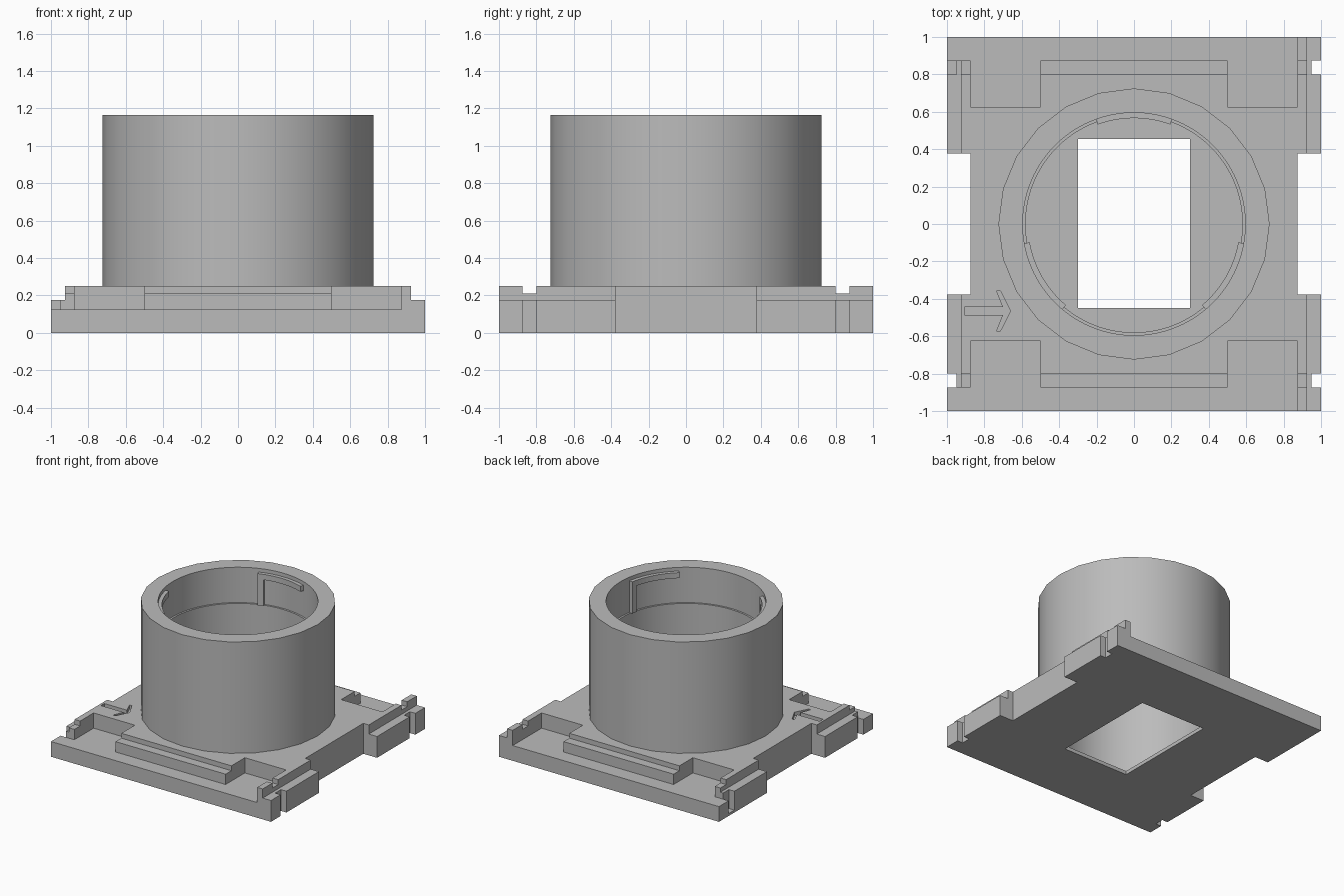
import bpy, bmesh
from math import radians, cos, sin

cube = bpy.data.objects.get("Cube")
if cube:
    bpy.data.objects.remove(cube, do_unlink=True)

grey = bpy.data.materials.new("plain grey")
grey.use_nodes = True
grey.diffuse_color = (0.5, 0.5, 0.5, 1)
grey.node_tree.nodes["Principled BSDF"].inputs["Base Color"].default_value = (0.5, 0.5, 0.5, 1)


def prism(name, outline, z0, z1):
    """Extrude a flat outline between two heights."""
    bm = bmesh.new()
    face = bm.faces.new([bm.verts.new((x, y, z0)) for x, y in outline])
    moved = bmesh.ops.extrude_face_region(bm, geom=[face])["geom"]
    for v in moved:
        if isinstance(v, bmesh.types.BMVert):
            v.co.z = z1
    bmesh.ops.recalc_face_normals(bm, faces=bm.faces)
    mesh = bpy.data.meshes.new(name)
    bm.to_mesh(mesh)
    bm.free()
    mesh.materials.append(grey)
    obj = bpy.data.objects.new(name, mesh)
    bpy.context.collection.objects.link(obj)
    return obj


def box(name, xs, ys, z0, z1):
    (xa, xb), (ya, yb) = sorted(xs), sorted(ys)
    return prism(name, [(xa, ya), (xb, ya), (xb, yb), (xa, yb)], z0, z1)


def arc(radius, start, end, steps):
    return [(radius * cos(radians(start + (end - start) * i / steps)),
             radius * sin(radians(start + (end - start) * i / steps)))
            for i in range(steps + 1)]


def disc(name, radius, sides, z0, z1):
    return prism(name, arc(radius, 0, 360, sides)[:-1], z0, z1)


def activate(obj):
    bpy.ops.object.select_all(action='DESELECT')
    bpy.context.view_layer.objects.active = obj
    obj.select_set(True)


def carve(target, cutter):
    """Subtract a cutter and discard it."""
    cutter.hide_render = True
    activate(target)
    mod = target.modifiers.new("cut", 'BOOLEAN')
    mod.operation = 'DIFFERENCE'
    mod.solver = 'EXACT'
    mod.object = cutter
    bpy.ops.object.modifier_apply(modifier=mod.name)
    bpy.data.objects.remove(cutter, do_unlink=True)


TOP, RIM, OUT = 0.25, 1.165, 1.1
LEDGE = 0.875     # height where the bore widens

# Base plate with stepped front and back edges
base = box("base_plate", (-1, 1), (-1, 1), 0, TOP)
for s in (-1, 1):
    carve(base, box("edge_step", (-OUT, 0.875), (s * 0.875, s * OUT), 0.125, 0.5))
    carve(base, box("edge_groove", (-OUT, OUT), (s * 0.8, s * 0.875), 0.21, 0.5))
    for t in (-1, 1):
        carve(base, box("pocket", (t * 0.5, t * 0.875), (s * 0.625, s * 0.88), 0.125, 0.5))
        carve(base, box("side_ledge", (t * 0.925, t * OUT), (s * 0.3, s * OUT), 0.175, 0.5))
        floor = 0.02 if (t, s) == (-1, 1) else -0.1
        carve(base, box("slot", (t * 0.95, t * OUT), (s * 0.8, s * 0.875), floor, 0.5))
    carve(base, box("side_notch", (s * 0.875, s * OUT), (-0.377, 0.377), -0.1, 0.5))

# Round recess, rectangular window and engraved arrow
carve(base, disc("recess", 0.58, 96, 0.03, 0.5))
carve(base, box("window", (-0.3, 0.3), (-0.45, 0.455), -0.1, 0.5))
half = [(-0.905, 0.022), (-0.7, 0.022), (-0.735, 0.108), (-0.715, 0.108)]
arrow = half + [(-0.66, 0)] + [(x, -y) for x, y in reversed(half)]
carve(base, prism("arrow", [(x, y - 0.465) for x, y in arrow], 0.22, 0.5))

# Tube with a slightly wider bore near the rim
tube = disc("tube", 0.725, 24, TOP, RIM)
carve(tube, disc("bore", 0.58, 96, 0, RIM + 0.2))
carve(tube, disc("wide_bore", 0.595, 96, LEDGE, RIM + 0.2))

# Three L-shaped locking ridges inside the tube
for i in range(3):
    a = 70 + 120 * i
    for part, start, z0 in (("arm", a, 1.09), ("post", a + 35.5, LEDGE)):
        steps = 12 if part == "arm" else 2
        outline = arc(0.566, start, a + 40, steps) + arc(0.6, a + 40, start, steps)
        prism(f"lock_ridge_{part}_{i + 1}", outline, z0, 1.135)

for obj in (base, tube):
    activate(obj)
    bpy.ops.object.shade_smooth_by_angle(angle=radians(30))
